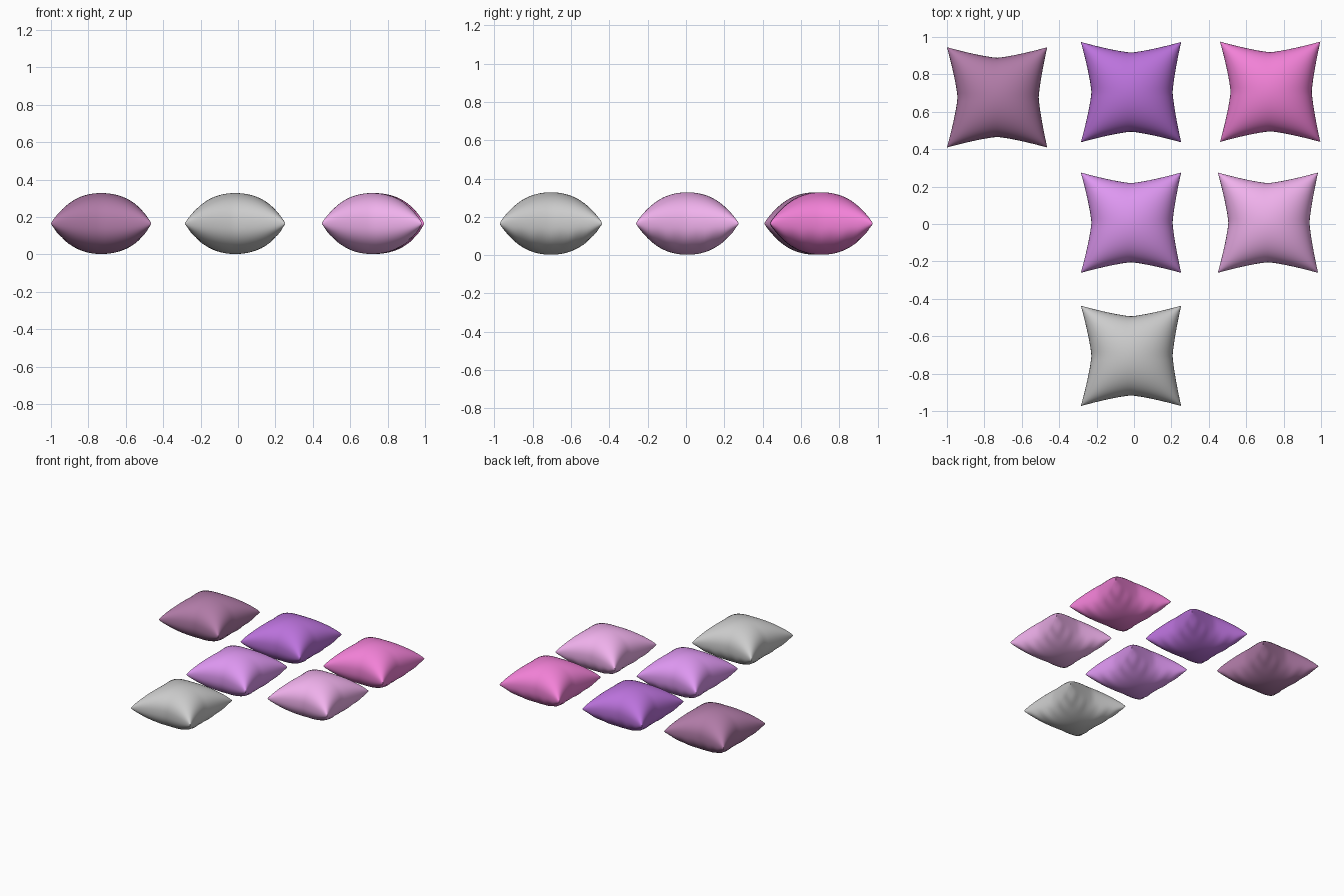
import bpy, bmesh, math

if "Cube" in bpy.data.objects:
    bpy.data.objects.remove(bpy.data.objects["Cube"])

HALF = 0.268     # corner distance from pillow centre
THICK = 0.163    # puff height above and below the seam
N = 36           # grid cells per side


def pillow_point(u, v, side):
    # Square outline pulled inward at the middle of each edge
    px = 0.21 if u < 0 else 0.17
    py = 0.21
    x = HALF * u * (1 - px * (1 - abs(v) ** 1.3))
    y = HALF * v * (1 - py * (1 - abs(u) ** 1.3))
    # Stuffed profile falling to zero at the seam
    f = max(0.0, (1 - u * u) * (1 - v * v))
    z = THICK * f ** 0.42
    if side < 0:
        # Soft gathers on the underside close to the seam
        gather = u ** 4 * math.cos(17 * v) + (v ** 4 if v > 0 else 0) * math.cos(17 * u)
        z *= 1 + 0.07 * gather * (1 - f)
    return x, y, THICK + 0.002 + side * z


def make_pillow(name, cx, cy, color=None):
    bm = bmesh.new()
    steps = [math.sin(math.pi / 2 * (2 * i / N - 1)) for i in range(N + 1)]
    layers = []
    for side in (1, -1):
        layers.append([[bm.verts.new(pillow_point(u, v, side)) for v in steps] for u in steps])
    for side, g in zip((1, -1), layers):
        for i in range(N):
            for j in range(N):
                q = [g[i][j], g[i + 1][j], g[i + 1][j + 1], g[i][j + 1]]
                bm.faces.new(q if side > 0 else q[::-1])
    # Sew the two halves together along the seam
    bmesh.ops.remove_doubles(bm, verts=bm.verts, dist=1e-5)
    for f in bm.faces:
        f.smooth = True
    mesh = bpy.data.meshes.new(name)
    bm.to_mesh(mesh)
    bm.free()
    ob = bpy.data.objects.new(name, mesh)
    ob.location = (cx, cy, 0)
    bpy.context.collection.objects.link(ob)
    if color:
        mat = bpy.data.materials.new(name + "_fabric")
        mat.diffuse_color = (*color, 1)
        mat.use_nodes = True
        mat.node_tree.nodes["Principled BSDF"].inputs["Base Color"].default_value = mat.diffuse_color
        mesh.materials.append(mat)
    bpy.ops.object.select_all(action='DESELECT')
    ob.select_set(True)
    bpy.context.view_layer.objects.active = ob
    bpy.ops.object.shade_smooth_by_angle(angle=math.radians(60))


# Six pillows laid out on the floor
make_pillow("plum_pillow", -0.732, 0.677, (0.44, 0.20, 0.39))
make_pillow("purple_pillow", -0.016, 0.705, (0.50, 0.17, 0.72))
make_pillow("magenta_pillow", 0.728, 0.707, (0.89, 0.22, 0.68))
make_pillow("violet_pillow", -0.016, 0.007, (0.73, 0.31, 0.88))
make_pillow("pink_pillow", 0.716, 0.007, (0.87, 0.44, 0.84))
make_pillow("grey_pillow", -0.016, -0.705)
